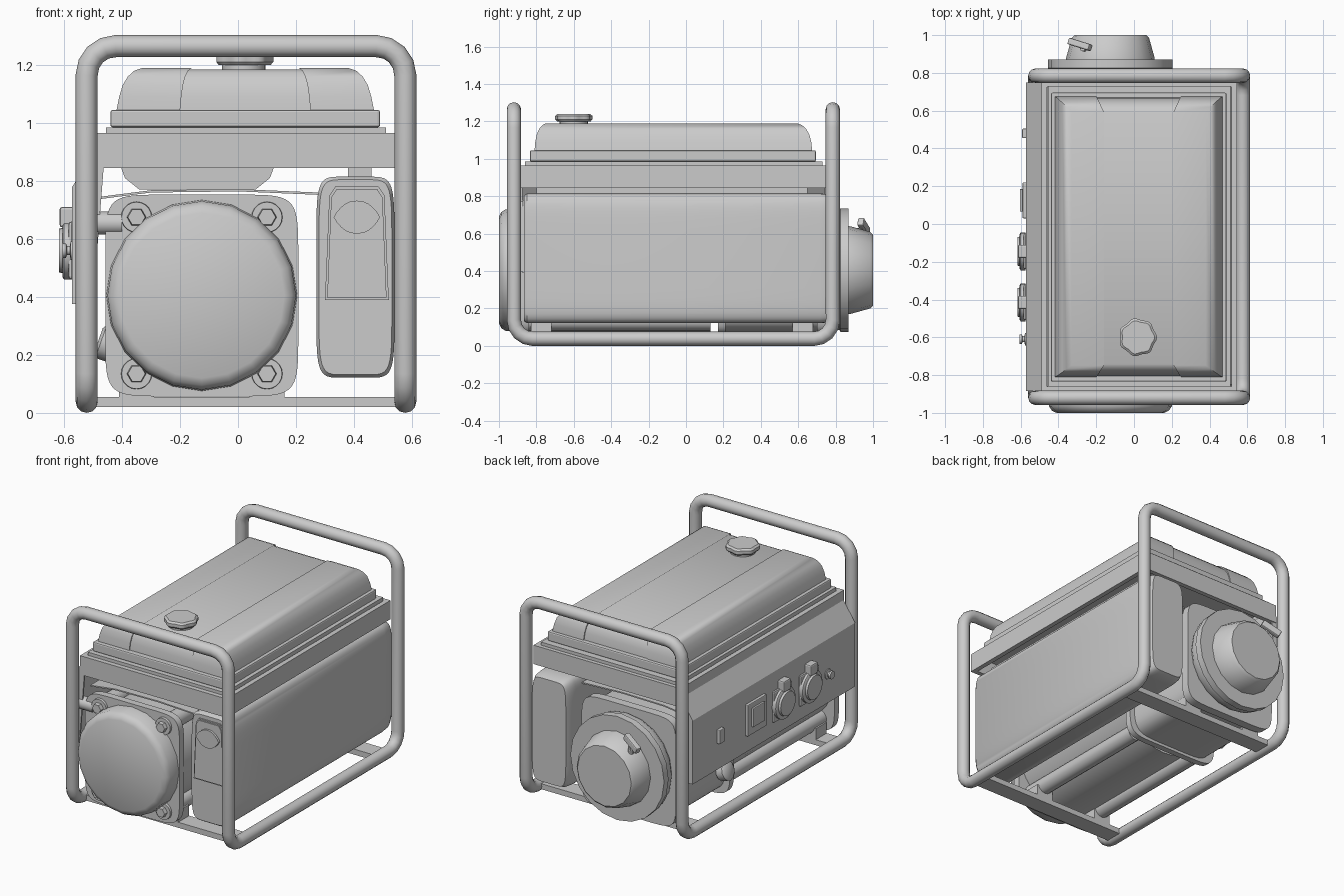
import bpy, bmesh
from math import sin, cos, pi, radians
from mathutils import Vector, Matrix

cube = bpy.data.objects.get("Cube")
if cube:
    bpy.data.objects.remove(cube)

grey = bpy.data.materials.new("light_grey")
grey.use_nodes = True
grey.diffuse_color = (0.6, 0.6, 0.6, 1)
grey.node_tree.nodes["Principled BSDF"].inputs["Base Color"].default_value = (0.6, 0.6, 0.6, 1)

CX, CZ = -0.125, 0.405   # engine shaft axis


def finish(name, mesh, smooth=True):
    mesh.materials.clear()
    mesh.materials.append(grey)
    ob = bpy.data.objects.new(name, mesh)
    bpy.context.collection.objects.link(ob)
    if smooth:
        bpy.ops.object.select_all(action='DESELECT')
        ob.select_set(True)
        bpy.context.view_layer.objects.active = ob
        bpy.ops.object.shade_smooth_by_angle(angle=radians(35))
    return ob


def loft(name, rings, smooth=True):
    """Skin rings of equal length and cap both ends."""
    bm = bmesh.new()
    rows = [[bm.verts.new(p) for p in ring] for ring in rings]
    n = len(rows[0])
    for a, b in zip(rows, rows[1:]):
        for i in range(n):
            bm.faces.new((a[i], a[(i + 1) % n], b[(i + 1) % n], b[i]))
    bm.faces.new(rows[0])
    bm.faces.new(rows[-1])
    bmesh.ops.recalc_face_normals(bm, faces=bm.faces)
    mesh = bpy.data.meshes.new(name)
    bm.to_mesh(mesh)
    bm.free()
    return finish(name, mesh, smooth)


def box(name, x, y, z, bevel=0.0):
    ob = loft(name, [[(x[0], y[0], h), (x[1], y[0], h), (x[1], y[1], h), (x[0], y[1], h)] for h in z], False)
    if bevel:
        mod = ob.modifiers.new("Bevel", 'BEVEL')
        mod.width, mod.segments = bevel, 2
    return ob


def turned(name, origin, axis, profile, sides=24):
    """Turn (distance, radius) pairs around an axis."""
    turn = Vector((0, 0, 1)).rotation_difference(Vector(axis)).to_matrix()
    return loft(name, [[Vector(origin) + turn @ Vector((r * cos(2 * pi * i / sides), r * sin(2 * pi * i / sides), d))
                        for i in range(sides)] for d, r in profile])


def pillow(x, z, y, hx, hz, power, n=48):
    """Rounded rectangle ring facing along y."""
    def s(v):
        return (abs(v) ** (2 / power)) * (1 if v > 0 else -1)
    return [(x + hx * s(cos(2 * pi * (i + .5) / n)), y, z + hz * s(sin(2 * pi * (i + .5) / n))) for i in range(n)]


def tube(name, points, radius, cyclic=False):
    curve = bpy.data.curves.new(name, 'CURVE')
    curve.dimensions = '3D'
    curve.bevel_depth, curve.bevel_resolution = radius, 4
    curve.use_fill_caps = True
    spline = curve.splines.new('POLY')
    spline.points.add(len(points) - 1)
    for p, co in zip(spline.points, points):
        p.co = (*co, 1)
    spline.use_cyclic_u = cyclic
    helper = bpy.data.objects.new(name + "_path", curve)
    mesh = bpy.data.meshes.new_from_object(helper)
    bpy.data.objects.remove(helper)
    return finish(name, mesh)


def rounded(corners, r=0.1, steps=4):
    """Round every corner of a closed path."""
    out = []
    for i, c in enumerate(corners):
        c = Vector(c)
        a = c + (Vector(corners[i - 1]) - c).normalized() * r
        b = c + (Vector(corners[(i + 1) % len(corners)]) - c).normalized() * r
        for k in range(steps + 1):
            t = pi / 2 * k / steps
            out.append(a + b - c + (c - b) * cos(t) + (c - a) * sin(t))
    return out


# Carrying frame: one closed tube with two hoops and two floor rails
L, R, F, B, LOW, TOP = -0.522, 0.577, -0.92, 0.785, 0.038, 1.265
tube("carrying_frame", rounded([(L, F, TOP), (L, F, LOW), (L, B, LOW), (L, B, TOP),
                                (R, B, TOP), (R, B, LOW), (R, F, LOW), (R, F, TOP)]), 0.038, True)
for end, y in (("front", -0.775), ("back", 0.625)):
    box(end + "_cross_bar", (L, R), (y - .055, y + .055), (0.02, 0.055))
    for side, x in (("left", 0.1), ("right", -0.35)):
        box(f"{end}_{side}_foot", (x - .06, x + .06), (y - .055, y + .055), (0.05, 0.125))

# Belt around the tank with its lip and flange
for side, x in (("left", (0.515, 0.545)), ("right", (-0.49, -0.46))):
    box(side + "_belt", x, (-0.89, 0.755), (0.845, 0.965))
for end, y in (("front", (-0.89, -0.86)), ("back", (0.725, 0.755))):
    box(end + "_belt", (-0.46, 0.515), y, (0.845, 0.965))
box("tank_lip", (-0.455, 0.51), (-0.86, 0.73), (0.945, 0.985))
box("tank_flange", (-0.44, 0.49), (-0.835, 0.695), (0.985, 1.045), 0.008)

# Tank: two shoulders and a slightly sunken middle; rows are height, side and end insets
SHAPE = [(1.04, 0, 0), (1.09, .01, .004), (1.13, .022, .012), (1.16, .04, .025), (1.18, .062, .042), (1.19, .09, .062)]


def tank(name, x0, x1, in0, in1, sunk):
    loft(name, [[(x0 + s * in0, y0, z), (x1 - s * in1, y0, z), (x1 - s * in1, y1, z), (x0 + s * in0, y1, z)]
                for h, s, e in SHAPE
                for z, y0, y1 in [(h - sunk * (h > 1.1), -0.81 + e + sunk, 0.675 - e * 1.3 - sunk)]])


tank("tank_right_shoulder", -0.42, -0.2, 1, -0.45, 0)
tank("tank_left_shoulder", 0.25, 0.47, -0.45, 1, 0)
tank("tank_middle", -0.21, 0.26, 0, 0, 0.006)
loft("tank_belly", [[(x, y, z) for x, y in ((CX - .015 - w, -.5), (CX - .015 + w, -.5), (CX - .015 + w, .4), (CX - .015 - w, .4))]
                    for z, w in ((.965, .265), (.85, .265), (.81, .25), (.77, .2))])

# Filler cap with lobed grip
turned("filler_neck", (0.02, -0.6, 1.18), (0, 0, 1), [(0, .075), (.03, .075)])
loft("filler_cap", [[(0.02 + r * (1 + .05 * cos(7 * a)) * cos(a), -0.6 + r * (1 + .05 * cos(7 * a)) * sin(a), z)
                     for a in [2 * pi * i / 42 for i in range(42)]]
                    for z, r in ((1.2, .088), (1.21, .097), (1.23, .097), (1.24, .085))])

# Alternator, engine block and their end plates
turned("alternator_body", (CX, -0.86, CZ), (0, 1, 0), [(0, .33), (.99, .33)], 32)
turned("coupling", (CX, 0.1, CZ), (0, 1, 0), [(0, .27), (.1, .27)])
loft("engine_block", [pillow(CX, CZ, y, .3, .33, 6) for y in (0.17, 0.72)])
for name, y0, y1 in (("front_plate", -.885, -.84), ("middle_plate", .17, .21), ("back_plate", .7, .755)):
    loft(name, [pillow(CX, CZ, y0, .333, .348, 8), pillow(CX, CZ, y1, .333, .348, 8)])
turned("front_cover", (CX, -1, CZ), (0, 1, 0), [(0, .285), (.012, .31), (.035, .325), (.13, .33)], 20)

# Tie rods with washers and hex bolts
for x in (-0.35, 0.1):
    for z in (0.135, 0.675):
        tag = ("left" if x > 0 else "right") + ("_upper" if z > CZ else "_lower")
        turned(tag + "_tie_rod", (x, -0.85, z), (0, 1, 0), [(0, .052), (.98, .052)], 16)
        turned(tag + "_rear_rod", (x, 0.2, z), (0, 1, 0), [(0, .038), (.52, .038)], 16)
        turned(tag + "_washer", (x, -0.9, z), (0, 1, 0), [(0, .052), (.03, .055)], 20)
        turned(tag + "_bolt", (x, -0.925, z), (0, 1, 0), [(0, .03), (.03, .034)], 6)

# Recoil starter with pull handle
turned("starter_housing", (CX, 0.75, CZ), (0, 1, 0), [(0, .3), (.03, .32), (.07, .32), (.075, .33), (.12, .33)], 20)
turned("starter_drum", (CX, 0.86, CZ), (0, 1, 0), [(0, .236), (.02, .234), (.125, .205), (.14, .19)], 16)
handle = box("pull_handle", (-.065, .065), (-.018, .018), (-.02, .025), 0.008)
handle.matrix_world = Matrix.Translation((-0.285, 0.95, 0.635)) @ Matrix.Rotation(-0.3, 4, 'Z') @ Matrix.Rotation(-0.45, 4, 'Y')
turned("handle_stem", (-0.26, 0.93, 0.55), (-0.15, 0, 1), [(0, .02), (.08, .015)], 10)

# Silencer housing with front guard and outlet
loft("silencer_housing", [pillow(0.405, 0.468, y, .135 * s, .347 * t, 7)
                          for y, s, t in ((-.865, .93, .97), (-.85, 1, 1), (.715, 1, 1), (.77, .97, .985), (.8, .88, .95))])
guard = [(0.3, 0.39), (0.52, 0.39), (0.505, 0.75), (0.485, 0.78), (0.335, 0.78), (0.315, 0.75)]
loft("guard_rim", [[(x, y, z) for x, z in guard] for y in (-.874, -.86)], False)
loft("guard_plate", [[(.41 + (x - .41) * .93, y, .585 + (z - .585) * .96) for x, z in guard] for y in (-.881, -.87)], False)
outlet = [(.41 + (.08 - .012 * abs(sin(2 * a))) * cos(a), .675 + .057 * sin(a)) for a in [2 * pi * i / 20 for i in range(20)]]
loft("exhaust_outlet", [[(x, y, z) for x, z in outlet] for y in (-.895, -.875)], False)
box("silencer_bracket", (0.38, 0.46), (-0.8, 0.65), (0.8, 0.86))
top = [(-.48, .745), (-.3, .768), (0, .772), (.28, .76)]
loft("cooling_shroud", [[(x, y, z) for x, z in top] + [(x, y, z - .008) for x, z in reversed(top)] for y in (-.8, .65)], False)

# Control panel with sloped top
section = [(-.455, .955), (-.572, .78), (-.572, .375), (-.5, .375), (-.5, .39), (-.555, .39), (-.555, .775), (-.455, .925)]
loft("control_panel", [[(x, y, z) for x, z in section] for y in (-.885, .75)], False)
for end, y in (("front", -.885), ("back", .74)):
    loft(end + "_panel_cheek", [[(x, v, z) for x, z in section[:4]] for v in (y, y + .01)], False)

# Panel fittings
OUT = (-1, 0, 0)
box("rocker_switch", (-.592, -.565), (.455, .505), (.54, .63), 0.005)
box("breaker_plate", (-.59, -.565), (.03, .22), (.48, .68), 0.005)
box("breaker_window", (-.604, -.59), (.065, .185), (.53, .65), 0.004)
for name, y in (("rear_socket", -.145), ("front_socket", -.415)):
    box(name + "_base", (-.585, -.565), (y - .095, y + .095), (.46, .66), 0.015)
    turned(name + "_rim", (-.575, y, .56), OUT, [(0, .1), (.025, .1), (.03, .092)])
    turned(name + "_lid", (-.6, y, .56), OUT, [(0, .08), (.018, .075)])
    box(name + "_hinge", (-.615, -.565), (y - .035, y + .035), (.64, .71), 0.008)
turned("earth_terminal", (-.565, -.61, .56), OUT, [(0, .032), (.012, .032), (.015, .016), (.025, .016), (.028, .025), (.04, .025)], 12)

# Oil filler and side pipe
turned("oil_filler", (-0.34, 0.25, 0.2), (-1, 0, .35), [(0, .045), (.09, .045), (.095, .06), (.14, .06), (.15, .045)], 12)
turned("side_pipe", (-0.4, -0.86, 0.655), OUT, [(0, .04), (.16, .04)], 14)
